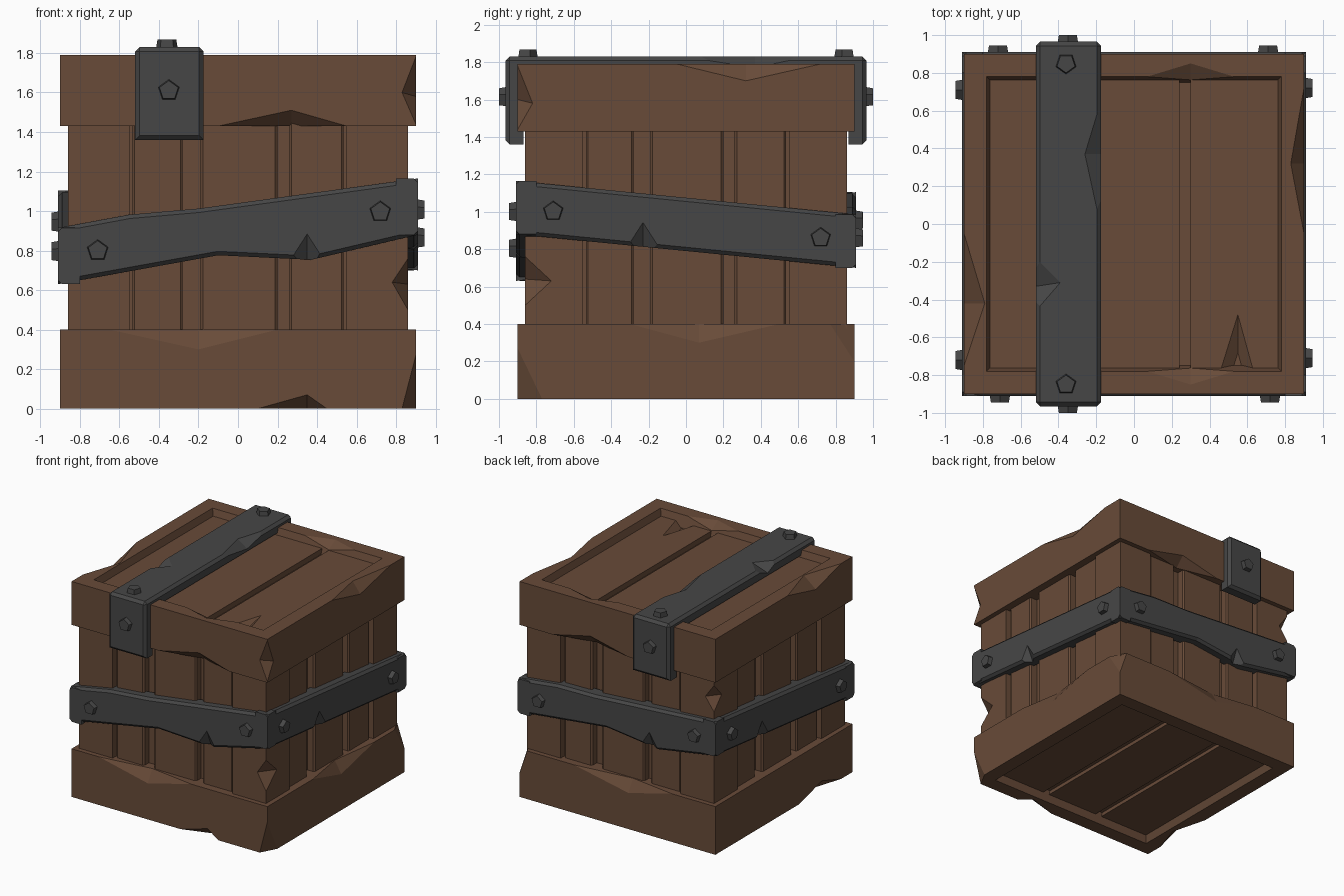
import bpy, bmesh, math
from mathutils import Vector, Matrix

if "Cube" in bpy.data.objects:
    bpy.data.objects.remove(bpy.data.objects["Cube"])


def material(name, col):
    m = bpy.data.materials.new(name)
    m.diffuse_color = (*col, 1)
    m.use_nodes = True
    m.node_tree.nodes["Principled BSDF"].inputs["Base Color"].default_value = m.diffuse_color
    return m


WOOD = material("brown wood", (0.138, 0.07, 0.04))
IRON = material("dark iron", (0.062, 0.062, 0.062))


def finish(bm, name, mat, matrix=Matrix()):
    bmesh.ops.recalc_face_normals(bm, faces=bm.faces)
    bm.transform(matrix)
    me = bpy.data.meshes.new(name)
    bm.to_mesh(me)
    bm.free()
    me.materials.append(mat)
    ob = bpy.data.objects.new(name, me)
    bpy.context.collection.objects.link(ob)
    return ob


def turn(k):
    # k quarter turns: front, right, back, left
    return Matrix.Rotation(k * math.pi / 2, 4, 'Z')


def box(name, mat, lo, hi, matrix=Matrix(), bevel=0.0):
    bm = bmesh.new()
    bmesh.ops.create_cube(bm, size=1)
    for v in bm.verts:
        v.co = [(lo[i] + hi[i]) / 2 + v.co[i] * (hi[i] - lo[i]) for i in range(3)]
    if bevel:
        bmesh.ops.bevel(bm, geom=bm.edges[:], offset=bevel, segments=1, affect='EDGES')
    return finish(bm, name, mat, matrix)


def prism(profile, extrude):
    bm = bmesh.new()
    f = bm.faces.new([bm.verts.new(p) for p in profile])
    r = bmesh.ops.extrude_face_region(bm, geom=[f])
    bmesh.ops.translate(bm, vec=extrude, verts=[v for v in r["geom"] if isinstance(v, bmesh.types.BMVert)])
    return bm


def cut(ob, pts, centre):
    # subtract a tetrahedron grown about a point lying on its cut planes
    bm = bmesh.new()
    vs = [bm.verts.new(centre + (Vector(p) - centre) * 1.5) for p in pts]
    for tri in ((0, 1, 2), (0, 1, 3), (0, 2, 3), (1, 2, 3)):
        bm.faces.new([vs[i] for i in tri])
    c = finish(bm, "chip_cutter", ob.data.materials[0])
    c.hide_render = True
    m = ob.modifiers.new("chip", 'BOOLEAN')
    m.operation, m.object, m.solver = 'DIFFERENCE', c, 'EXACT'
    bpy.context.view_layer.objects.active = ob
    bpy.ops.object.modifier_apply(modifier=m.name)
    bpy.data.objects.remove(c)


def chip(ob, a, b, p, q):
    # notch along edge a-b, as deep as p on one face and q on the other
    cut(ob, (a, b, p, q), (Vector(p) + Vector(q)) / 2)


def corner(ob, c, p, q, r):
    cut(ob, (c, p, q, r), (Vector(p) + Vector(q) + Vector(r)) / 3)


def frame(name, z_open, z_deep, z_back):
    # square ring with a sloped inner lip on its open side
    bm = bmesh.new()
    loops = []
    for h, z in ((0.9, z_back), (0.9, z_open), (0.78, z_open), (0.75, z_deep), (0.75, z_back)):
        loops.append([bm.verts.new((sx * h, sy * h, z)) for sx, sy in ((-1, -1), (1, -1), (1, 1), (-1, 1))])
    for i in range(5):
        A, B = loops[i], loops[(i + 1) % 5]
        for j in range(4):
            bm.faces.new((A[j], A[(j + 1) % 4], B[(j + 1) % 4], B[j]))
    return finish(bm, name, WOOD)


def bolt(name, matrix):
    bm = bmesh.new()
    bmesh.ops.create_cone(bm, cap_ends=True, segments=5, radius1=0.062, radius2=0.05, depth=0.07)
    finish(bm, name, IRON, matrix)


# Top and bottom frames with worn edges
top = frame("top_frame", 1.79, 1.70, 1.43)
chip(top, (-.1, -.9, 1.43), (.55, -.9, 1.43), (.27, -.9, 1.51), (.27, -.82, 1.43))
chip(top, (-.1, .9, 1.43), (.6, .9, 1.43), (.25, .9, 1.51), (.25, .82, 1.43))
chip(top, (.9, -.9, 1.78), (.9, -.9, 1.44), (.83, -.9, 1.6), (.9, -.82, 1.58))
chip(top, (.9, -.05, 1.79), (.9, .72, 1.79), (.9, .32, 1.70), (.83, .32, 1.79))
chip(top, (-.9, -.05, 1.79), (-.9, -.75, 1.79), (-.9, -.42, 1.70), (-.79, -.42, 1.79))
for s in (-1, 1):
    chip(top, (.07, s * .78, 1.79), (.53, s * .78, 1.79), (.3, s * .85, 1.79), (.3, s * .765, 1.74))

base = frame("bottom_frame", 0, 0.09, 0.4)
chip(base, (-.65, -.9, .4), (.2, -.9, .4), (-.2, -.9, .3), (-.2, -.84, .4))
chip(base, (-.5, .9, .4), (.4, .9, .4), (-.1, .9, .3), (-.1, .84, .4))
chip(base, (.1, -.9, 0), (.45, -.9, 0), (.35, -.9, .07), (.35, -.82, 0))
chip(base, (.9, -.3, .4), (.9, .5, .4), (.9, .07, .3), (.84, .07, .4))
chip(base, (-.9, -.75, 0), (-.9, -.2, 0), (-.9, -.5, .08), (-.82, -.5, 0))
corner(base, (.9, -.9, 0), (.9, -.77, 0), (.9, -.9, .27), (.83, -.9, 0))
corner(base, (.9, .9, .4), (.9, .77, .4), (.9, .9, .2), (.83, .9, .4))

# Inner body that closes the gaps between planks
box("inner_body", WOOD, (-.77, -.77, .09), (.77, .77, 1.69))

# Corner posts and side planks
for k in range(4):
    post = box("corner_post", WOOD, (.55, -.86, .3), (.86, -.55, 1.5), turn(k))
    if k == 0:
        chip(post, (.86, -.86, .76), (.86, -.86, .5), (.78, -.86, .64), (.86, -.72, .63))
    if k == 2:
        chip(post, (-.86, .86, 1.38), (-.86, .86, 1.16), (-.78, .86, 1.27), (-.86, .76, 1.27))
    for u0, u1 in ((-.535, -.28), (-.19, .2), (.26, .535)):
        box("side_plank", WOOD, (u0, -.835, .3), (u1, -.7, 1.5), turn(k), 0.012)

# Lid and floor planks
for x0, x1 in ((-.77, -.30), (-.24, .24), (.30, .77)):
    lid = box("lid_plank", WOOD, (x0, -.77, 1.6), (x1, .77, 1.735))
    if x0 > 0:
        chip(lid, (.46, -.77, 1.735), (.63, -.77, 1.735), (.55, -.48, 1.735), (.55, -.77, 1.67))
    box("floor_plank", WOOD, (x0, -.77, .06), (x1, .77, .2))

# Slanted iron bands round the sides, with bolts
LOWER = (.63, .88, .70, .82)
H = 0.285
for k in range(4):
    z0, z1 = LOWER[k], LOWER[(k + 1) % 4]

    def line(u):
        return z0 + (z1 - z0) * (u + .91) / 1.82
    a = 0.035 if k % 2 == 0 else 0.0
    low = [(-.91, 0), (-.1, a), (.37, -1.5 * a), (.91, 0)]
    high = [(.91, H), (-.2, H), (-.55, H + a * .5), (-.91, H)]
    bm = prism([(u, -.80, line(u) + d) for u, d in low + high], (0, -.11, 0))
    rim = [e for e in bm.edges if all(v.co.y < -.9 for v in e.verts) and abs(e.verts[0].co.x - e.verts[1].co.x) > .01]
    bmesh.ops.bevel(bm, geom=rim, offset=0.02, segments=1, affect='EDGES')
    band = finish(bm, "side_band", IRON)
    u = (.35, -.23, .3, -.3)[k]
    zl = line(u) + (-1.4 * a if u > 0 else 0)
    chip(band, (u - .09, -.91, zl - .01), (u + .09, -.91, zl - .01), (u, -.91, zl + .13), (u, -.85, zl - .01))
    band.data.transform(turn(k))
    for u in (-.71, .72):
        bolt("band_bolt", turn(k) @ Matrix.Translation((u, -.91, line(u) + H / 2)) @ Matrix.Rotation(math.pi / 2, 4, 'X'))

# Iron strap folded over the lid
U = [(-.965, 1.36), (-.965, 1.83), (.965, 1.83), (.965, 1.36), (.87, 1.36), (.87, 1.75), (-.87, 1.75), (-.87, 1.36)]
bm = prism([(-.52, y, z) for y, z in U], (.345, 0, 0))
outer = [e for e in bm.edges if all(abs(v.co.y) > .96 for v in e.verts)]
bmesh.ops.bevel(bm, geom=outer, offset=0.022, segments=1, affect='EDGES')
strap = finish(bm, "lid_strap", IRON)
chip(strap, (-.175, .65, 1.83), (-.175, -.02, 1.83), (-.26, .37, 1.83), (-.175, .37, 1.77))
chip(strap, (-.52, -.18, 1.83), (-.52, -.46, 1.83), (-.39, -.31, 1.83), (-.52, -.33, 1.77))
for k, s in ((0, -1), (2, 1)):
    bolt("strap_end_bolt", Matrix.Translation((-.35, s * .965, 1.61)) @ turn(k) @ Matrix.Rotation(math.pi / 2, 4, 'X'))
    bolt("strap_top_bolt", Matrix.Translation((-.36, s * .85, 1.833)) @ turn(k))
